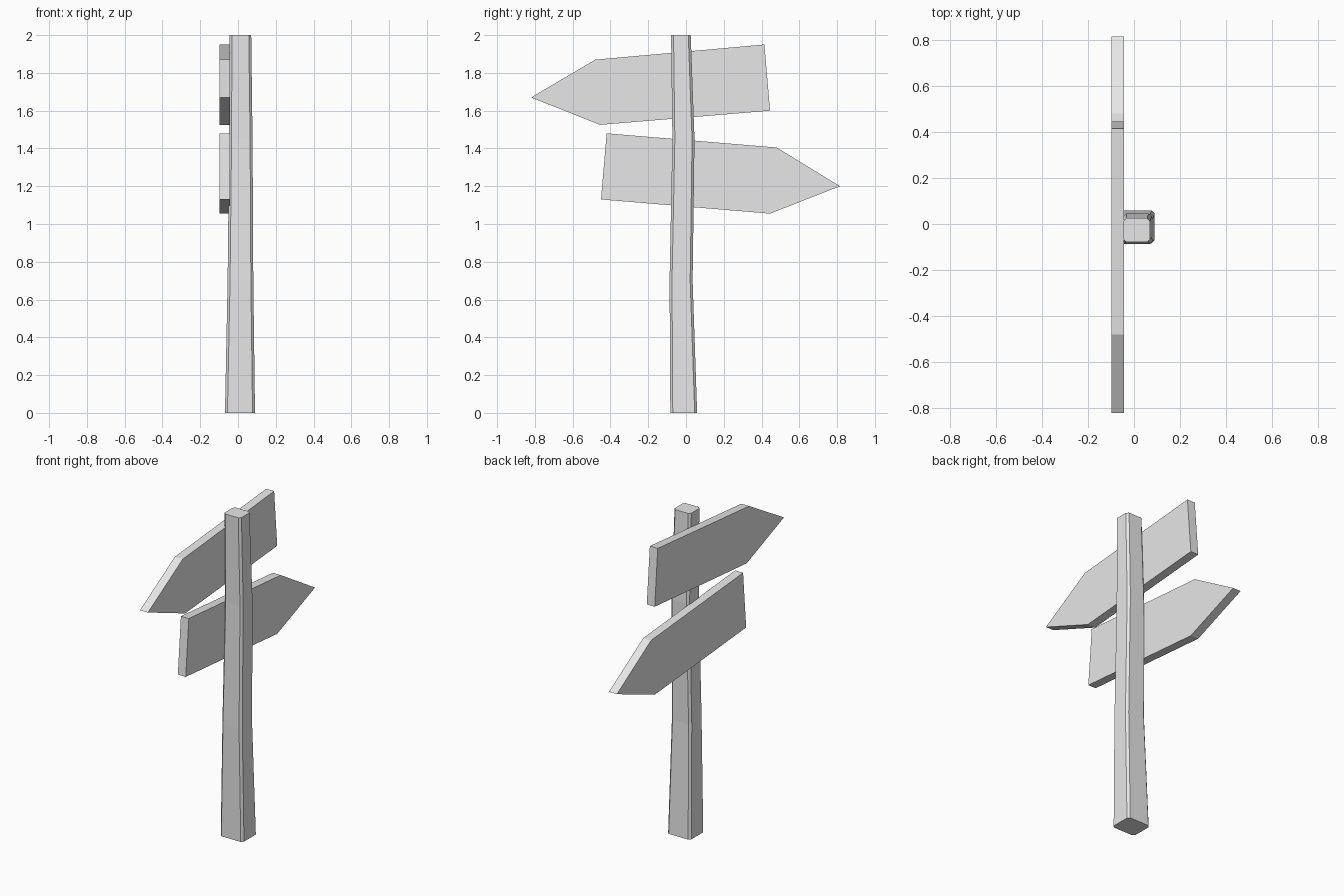
import bpy
import bmesh

default_cube = bpy.data.objects.get("Cube")
if default_cube:
    bpy.data.objects.remove(default_cube, do_unlink=True)

# One plain grey for the whole signpost
grey = bpy.data.materials.new("plain grey")
grey.use_nodes = True
grey.diffuse_color = (0.8, 0.8, 0.8, 1)
grey.node_tree.nodes["Principled BSDF"].inputs["Base Color"].default_value = grey.diffuse_color


def loft(name, rings):
    """Join equal-sized rings of points with side faces and cap both ends."""
    bm = bmesh.new()
    loops = [[bm.verts.new(p) for p in ring] for ring in rings]
    count = len(loops[0])
    for low, high in zip(loops, loops[1:]):
        for i in range(count):
            j = (i + 1) % count
            bm.faces.new((low[i], low[j], high[j], high[i]))
    bm.faces.new(loops[0][::-1])
    bm.faces.new(loops[-1])
    bmesh.ops.recalc_face_normals(bm, faces=bm.faces)
    mesh = bpy.data.meshes.new(name)
    bm.to_mesh(mesh)
    bm.free()
    mesh.materials.append(grey)
    obj = bpy.data.objects.new(name, mesh)
    bpy.context.collection.objects.link(obj)
    return obj


def chamfered_ring(z, x0, x1, y0, y1, c=0.013):
    """Rectangle with cut corners at height z."""
    outline = [(x0 + c, y0), (x1 - c, y0), (x1, y0 + c), (x1, y1 - c),
               (x1 - c, y1), (x0 + c, y1), (x0, y1 - c), (x0, y0 + c)]
    return [(x, y, z) for x, y in outline]


def board(name, outline):
    """Arrow board: a side profile given thickness along x."""
    return loft(name, [[(x, y, z) for y, z in outline] for x in (-0.097, -0.043)])


# Slightly crooked, tapering post
loft("post", [
    chamfered_ring(0.0, -0.069, 0.09, -0.083, 0.059),
    chamfered_ring(0.7, -0.055, 0.081, -0.087, 0.035),
    chamfered_ring(1.45, -0.047, 0.077, -0.072, 0.045),
    chamfered_ring(2.0, -0.045, 0.07, -0.079, 0.025),
])

# Two arrow boards pointing opposite ways
board("upper_arrow_board", [(-0.82, 1.67), (-0.455, 1.525), (0.445, 1.60),
                            (0.415, 1.95), (-0.48, 1.87)])
board("lower_arrow_board", [(0.815, 1.20), (0.48, 1.405), (-0.42, 1.48),
                            (-0.45, 1.13), (0.445, 1.055)])
